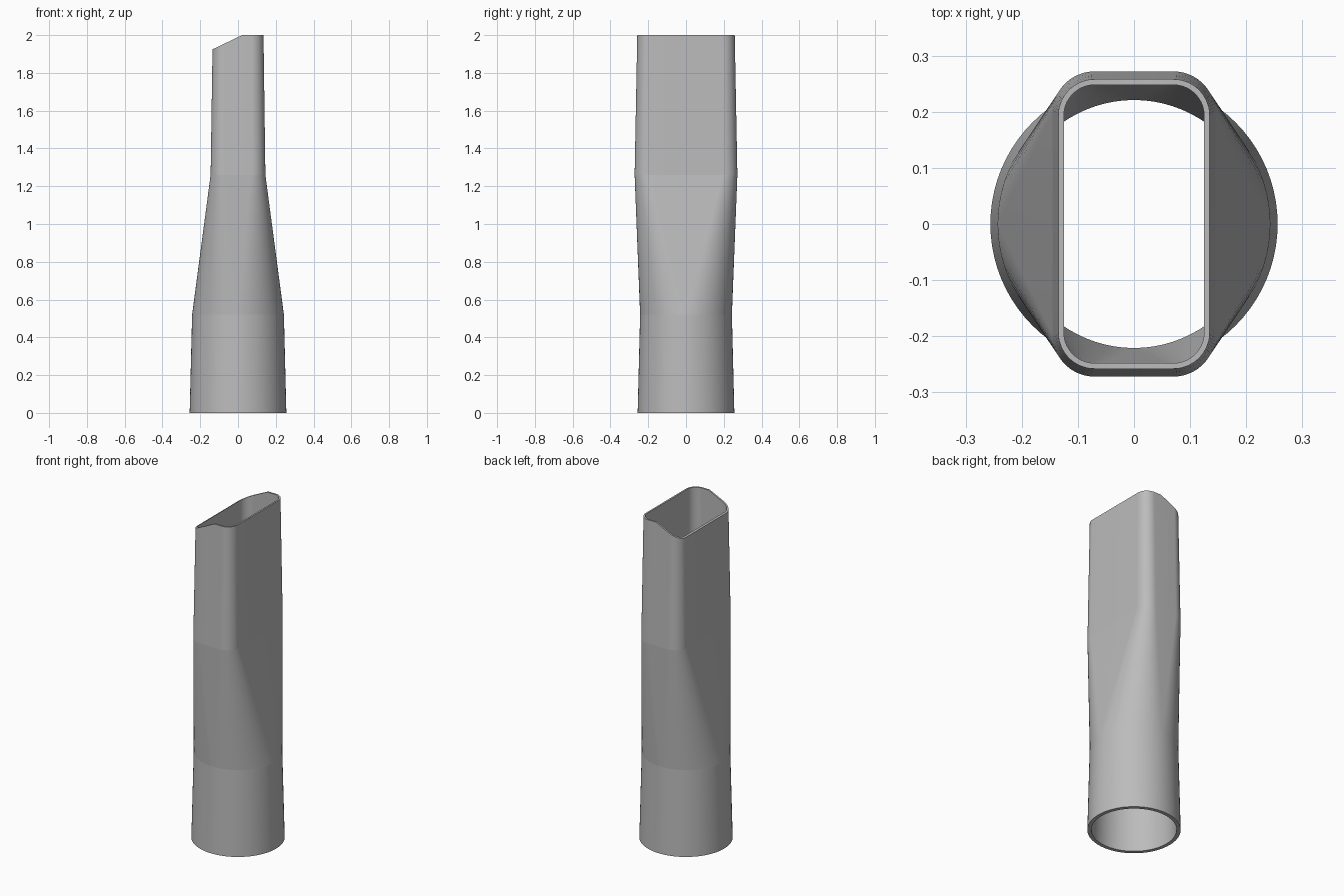
import bpy, bmesh, math

cube = bpy.data.objects.get("Cube")
if cube:
    bpy.data.objects.remove(cube)

STEPS = 20          # segments per rounded corner
SLANT_X = 0.022     # where the slanted tip begins
SLOPE = 0.48

# Sections from bottom to top: height, corner offset x, corner offset y, corner radius
OUTER = [(0, 0, 0, 0.256), (0.52, 0, 0, 0.243),
         (1.26, 0.07, 0.197, 0.075), (2, 0.07, 0.193, 0.065)]
INNER = [(0, 0, 0, 0.234), (0.52, 0, 0, 0.221),
         (1.26, 0.07, 0.197, 0.058), (2, 0.07, 0.193, 0.055)]


def outline():
    """Angle and corner signs around the section, with extra points at the slant line."""
    pts = []
    for q, (sx, sy) in enumerate([(1, 1), (-1, 1), (-1, -1), (1, -1)]):
        for i in range(STEPS + 1):
            pts.append(((q + i / STEPS) * math.pi / 2, sx, sy))
        if q in (0, 2):
            pts.append(((q + 1) * math.pi / 2, SLANT_X / 0.07, sy))
    return pts


def add_ring(bm, section):
    z, ox, oy, r = section
    ring = []
    for a, sx, sy in outline():
        x, y = sx * ox + r * math.cos(a), sy * oy + r * math.sin(a)
        top = z - max(0, SLANT_X - x) * SLOPE if z == 2 else z
        ring.append(bm.verts.new((x, y, top)))
    return ring


# Hollow nozzle: outer skin up, over the rim, inner skin down, closed at the base rim
bm = bmesh.new()
rings = [add_ring(bm, s) for s in OUTER + INNER[::-1]]
count = len(rings[0])
for k, low in enumerate(rings):
    high = rings[(k + 1) % len(rings)]
    for i in range(count):
        j = (i + 1) % count
        bm.faces.new((low[i], low[j], high[j], high[i]))
    # Crisp break along each section
    for i in range(count):
        bm.edges.get((low[i], low[(i + 1) % count])).smooth = False
bmesh.ops.remove_doubles(bm, verts=bm.verts, dist=0.0001)
bmesh.ops.recalc_face_normals(bm, faces=bm.faces)

mesh = bpy.data.meshes.new("crevice_nozzle")
bm.to_mesh(mesh)
bm.free()
nozzle = bpy.data.objects.new("crevice_nozzle", mesh)
bpy.context.collection.objects.link(nozzle)

# Plain grey plastic
grey = bpy.data.materials.new("grey_plastic")
grey.use_nodes = True
colour = (0.5, 0.5, 0.5, 1)
grey.diffuse_color = colour
grey.node_tree.nodes["Principled BSDF"].inputs["Base Color"].default_value = colour
mesh.materials.append(grey)

bpy.ops.object.select_all(action="DESELECT")
nozzle.select_set(True)
bpy.context.view_layer.objects.active = nozzle
bpy.ops.object.shade_smooth_by_angle(angle=math.radians(30))
